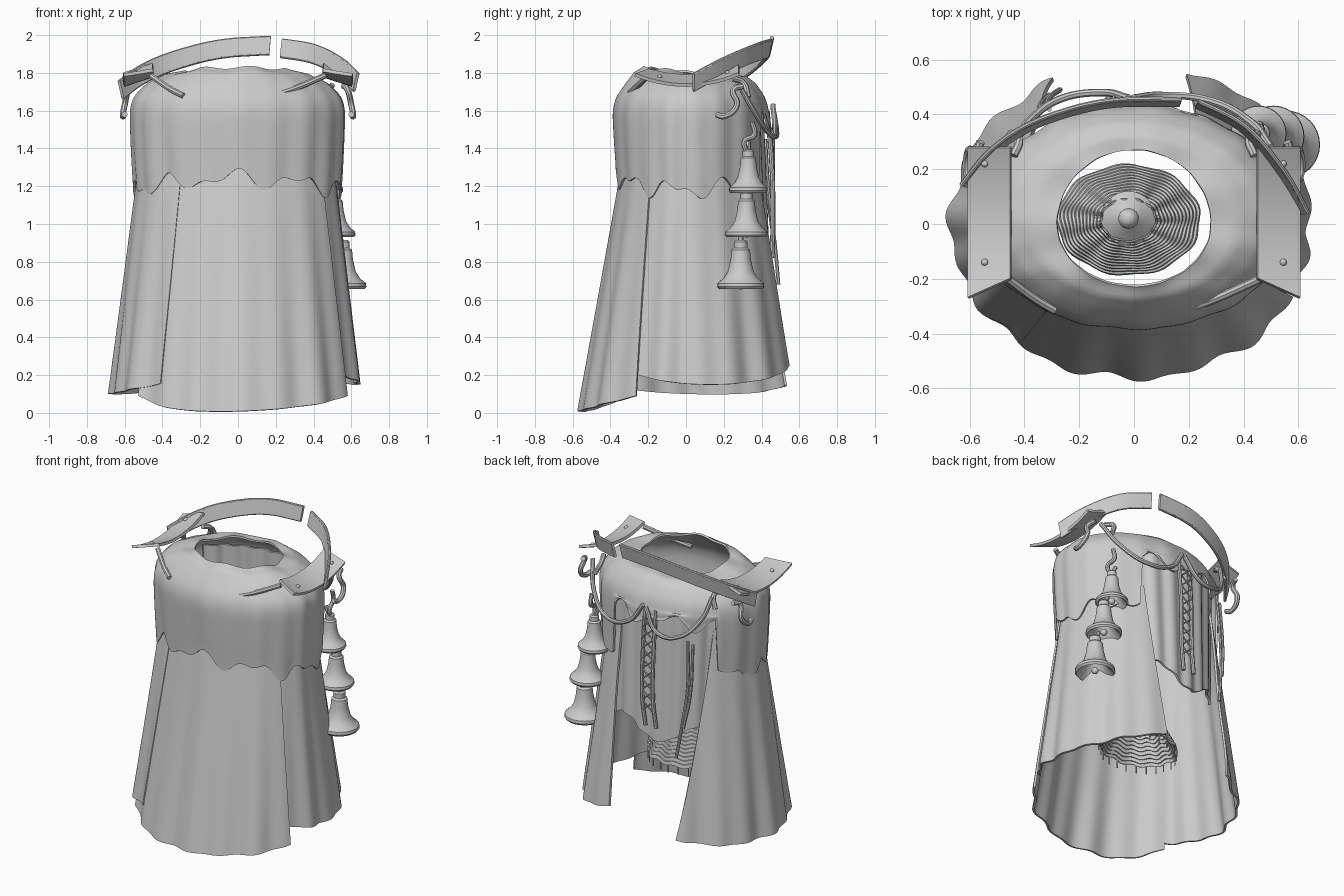
import bpy, bmesh, math
from math import sin, cos, pi, radians
from mathutils import Vector

cube = bpy.data.objects.get("Cube")
if cube:
    bpy.data.objects.remove(cube, do_unlink=True)

grey = bpy.data.materials.new("plain_grey")
grey.use_nodes = True
grey.diffuse_color = (0.6, 0.6, 0.6, 1)
grey.node_tree.nodes["Principled BSDF"].inputs["Base Color"].default_value = (0.6, 0.6, 0.6, 1)


def lerp(a, b, k):
    return a + (b - a) * k


def activate(obj):
    bpy.ops.object.select_all(action='DESELECT')
    obj.select_set(True)
    bpy.context.view_layer.objects.active = obj


def finish(obj, angle=40):
    """Outward normals, material and smooth shading with sharp edges kept."""
    bm = bmesh.new()
    bm.from_mesh(obj.data)
    bmesh.ops.recalc_face_normals(bm, faces=bm.faces)
    bm.to_mesh(obj.data)
    bm.free()
    obj.data.materials.clear()
    obj.data.materials.append(grey)
    activate(obj)
    bpy.ops.object.shade_smooth_by_angle(angle=radians(angle))


def sheet(name, fn, nu, nv, thick=0.0, closed=False):
    """Surface from fn(u, v) with u and v in 0..1."""
    bm = bmesh.new()
    cols = nu if closed else nu + 1
    grid = [[bm.verts.new(fn(i / nu, j / nv)) for j in range(nv + 1)] for i in range(cols)]
    for i in range(nu):
        a, b = grid[i], grid[(i + 1) % cols]
        for j in range(nv):
            bm.faces.new((a[j], b[j], b[j + 1], a[j + 1]))
    bmesh.ops.remove_doubles(bm, verts=bm.verts, dist=0.0001)
    mesh = bpy.data.meshes.new(name)
    bm.to_mesh(mesh)
    bm.free()
    obj = bpy.data.objects.new(name, mesh)
    bpy.context.collection.objects.link(obj)
    if thick:
        mod = obj.modifiers.new("thickness", 'SOLIDIFY')
        mod.thickness, mod.offset = thick, 0
        activate(obj)
        bpy.ops.object.modifier_apply(modifier=mod.name)
    finish(obj)


def cords(name, paths, radius):
    """Round cords through lists of points."""
    curve = bpy.data.curves.new(name, 'CURVE')
    curve.dimensions = '3D'
    curve.bevel_depth, curve.bevel_resolution = radius, 2
    curve.use_fill_caps = True
    curve.resolution_u = 6
    for pts in paths:
        spline = curve.splines.new('BEZIER')
        spline.bezier_points.add(len(pts) - 1)
        for bp, p in zip(spline.bezier_points, pts):
            bp.co = p
            bp.handle_left_type = bp.handle_right_type = 'AUTO'
    obj = bpy.data.objects.new(name, curve)
    bpy.context.collection.objects.link(obj)
    activate(obj)
    bpy.ops.object.convert(target='MESH')
    finish(bpy.context.view_layer.objects.active)


def ball(name, radius, location):
    bpy.ops.mesh.primitive_uv_sphere_add(segments=14, ring_count=8, radius=radius, location=location)
    bpy.context.object.name = name
    finish(bpy.context.object)


def along(pts, k):
    """Point on a smooth path at k in 0..1."""
    f = k * (len(pts) - 1)
    i = min(int(f), len(pts) - 2)
    p = [Vector(pts[max(0, min(len(pts) - 1, i + d))]) for d in (-1, 0, 1, 2)]
    t = f - i
    return p[1] + 0.5 * t * (p[2] - p[0] + t * (2 * p[0] - 5 * p[1] + 4 * p[2] - p[3]
                             + t * (3 * (p[1] - p[2]) + p[3] - p[0])))


def oval(deg, rx, front, back, z, scale=1.0):
    """Point on an egg-shaped ring; 0 degrees is the front, 90 the left side."""
    a = radians(deg)
    ry = front if cos(a) > 0 else back
    return Vector((rx * sin(a) * scale, -ry * cos(a) * scale, z))


def pleat(deg):
    a = radians(deg)
    return sin(19 * a + 1.2) * 0.6 + 0.5 * sin(11 * a)


# Shoulder mantle with ragged hem, raised over the back opening
MANTLE = [(.28, .225, .27, 1.80), (.38, .27, .32, 1.785), (.475, .315, .365, 1.74),
          (.54, .36, .41, 1.67), (.56, .378, .43, 1.6), (.558, .376, .435, 0.3),
          (.55, .368, .435, 0.7), (.542, .362, .44, 1.0)]


def mantle_point(u, v):
    deg = u * 360
    a = radians(deg)
    zig = 0.035 * sin(9 * a + 2) + 0.025 * sin(16 * a + 1)
    hem = 1.24 - 0.06 * sin(a) ** 2 + zig
    if 150 < deg < 230:
        hem = 1.54 + zig
    p = along([m[:3] for m in MANTLE], v)
    f = v * 7
    i = min(int(f), 6)
    heights = [m[3] if k < 5 else lerp(1.6, hem, m[3]) for k, m in enumerate(MANTLE)]
    z = lerp(heights[i], heights[i + 1], f - i)
    z += (0.025 * cos(a) + 0.008 * sin(7 * a)) * max(0, 1 - 3.5 * v)
    return oval(deg, p.x, p.y, p.z, z, 1 + (0.004 + 0.012 * v) * pleat(deg))


sheet("shoulder_mantle", mantle_point, 180, 28, 0.012, closed=True)


# Three long pleated skirt panels
def panel(name, top, bottom, hem, grow, back):
    def point(u, v):
        deg = lerp(lerp(top[0], top[1], u), lerp(bottom[0], bottom[1], u), v)
        z = lerp(1.48, hem(u), v)
        s = (1.48 - z) / 1.4
        return oval(deg, lerp(.495, .66, s), lerp(.305, .545, s), lerp(.395, back, s), z,
                    grow + 0.028 * s * pleat(deg))
    sheet(name, point, 70, 24, 0.014)


panel("front_panel", (-50, 57), (-52, 61), lambda u: 0.005 + 0.2 * (u - .35) ** 2 + 0.06 * (1 - u) ** 8, 1.0, .55)
panel("right_side_panel", (-130, -34), (-154, -38), lambda u: 0.095 + 0.06 * u ** 4 + 0.05 * (1 - u) ** 6, 1.01, .58)
panel("left_side_panel", (51, 152), (53, 162), lambda u: 0.22 - 0.31 * u + 0.34 * u * u, 0.98, .62)


# Bodice seen through the back opening
def bodice_point(u, v):
    deg = lerp(142, 236, u)
    z = lerp(1.66, 0.78 + 0.06 * sin(u * 9), v)
    return oval(deg, lerp(.5, .47, v), .4, lerp(.395, .43, v), z, 1 + 0.02 * sin(u * 40))


sheet("back_bodice", bodice_point, 50, 16, 0.014)

# Crossed lacing between two rails
rails, laces = [], []
for x in (-0.075, 0.005):
    rails.append([(x, .43, 1.6), (x, .455, 1.3), (x, .46, 1.0), (x - .02, .455, .82)])
for i in range(9):
    z = 0.92 + 0.07 * i
    laces += [[(-.075, .46, z), (.005, .46, z + .07)], [(.005, .465, z), (-.075, .465, z + .07)]]
cords("lacing_rails", rails, 0.013)
cords("lacing_cord", laces, 0.005)

# Swags of rope over the back and loose hanging cords
cords("back_swags", [
    [(.5, .28, 1.74), (.43, .37, 1.58), (.28, .45, 1.47), (.1, .47, 1.5), (0, .46, 1.63)],
    [(-.02, .46, 1.62), (-.12, .48, 1.48), (-.26, .46, 1.48), (-.38, .38, 1.6), (-.42, .32, 1.74)]], 0.014)
cords("hanging_cords", [
    [(-.31, .42, 1.45), (-.32, .44, 1.15), (-.3, .47, .9), (-.27, .49, .68)],
    [(-.34, .41, 1.43), (-.34, .44, 1.1), (-.31, .47, .88)]], 0.01)

# Raised collar in two bands with raised edging on both borders
COLLARS = {
    "collar_right_band": [(-.62, .14, 1.71), (-.51, .27, 1.79), (-.35, .37, 1.86), (-.1, .44, 1.925), (.17, .445, 1.945)],
    "collar_left_band": [(.23, .44, 1.93), (.4, .35, 1.9), (.54, .19, 1.83), (.625, .04, 1.75)]}
for name, pts in COLLARS.items():
    def band(u, v, pts=pts):
        p = along(pts, u)
        out = Vector((p.x, p.y, 0)).normalized()
        return p + (out * 0.01 + Vector((0, 0, 0.043))) * (v * 2 - 1)
    sheet(name, band, 24, 2, 0.018)
    cords(name + "_edging", [[band(k / 10, v) for k in range(11)] for v in (0, 1)], 0.009)

# Mirrored shoulder plates, rivets, front pins and end hooks
for side, word in ((1, "left"), (-1, "right")):
    def plate(u, v, side=side):
        y = lerp(-0.2 - 0.07 * u, 0.28, v)
        return (side * lerp(.45, .605, u), y, 1.785 - 0.05 * u + 0.75 * y * y)
    sheet(word + "_shoulder_plate", plate, 4, 14, 0.018)
    for y in (-0.14, 0.22):
        ball(word + "_plate_rivet", 0.013, (side * .545, y, 1.763 + 0.75 * y * y))
    inner = 0.18 if side > 0 else 0.29
    cords(word + "_front_pin", [[(side * .46, -.2, 1.785), (side * lerp(.46, inner, .6), -.275, 1.715),
                                 (side * inner, -.315, 1.68)]], 0.016)
    cords(word + "_end_hooks", [
        [(side * .56, .3, 1.73), (side * .58, .25, 1.71), (side * .6, .27, 1.63), (side * .61, .2, 1.57), (side * .6, .16, 1.58)],
        [(side * .44, .25, 1.77), (side * .42, .3, 1.75), (side * .45, .33, 1.67)]], 0.016)

# String of three bells
BELL = [(0, 1), (.22, 1), (.3, .96), (.3, .84), (.4, .8), (.44, .6), (.56, .36), (.75, .22),
        (1, .12), (1.02, .05), (.94, 0), (.7, .1), (.4, .35), (0, .55)]
BELLS = [(.455, .33, 1.165, .1, .23), (.51, .32, .93, .11, .24), (.555, .29, .655, .122, .26)]
for bx, by, bz, br, bh in BELLS:
    def bell(u, v):
        r, h = BELL[round(v * (len(BELL) - 1))]
        return (bx + br * r * cos(2 * pi * u), by + br * r * sin(2 * pi * u), bz + bh * h)
    sheet("bell", bell, 32, len(BELL) - 1, closed=True)
    ball("bell_clapper", 0.022, (bx, by, bz + .02))
cords("bell_hanger", [[(b[0], b[1], b[2] + b[4] - .02), (b[0] - .03, b[1], b[2] + b[4] + .04)] for b in BELLS]
      + [[(.46, .32, 1.38), (.47, .31, 1.44), (.46, .36, 1.47), (.46, .35, 1.54)]], 0.014)

# Tiered frill hanging inside, with a ball on top and a fringe below
TIERS = [(1 - 0.05 * i + d, 0.46 + 0.022 * i + h) for i in range(13) for d, h in ((0, 0), (-.015, .022))]


def frill(u, v):
    r, z = TIERS[round(v * (len(TIERS) - 1))]
    a = 2 * pi * u
    w = 1 + 0.02 * sin(9 * a + z * 12)
    return (-.02 + .26 * r * w * cos(a), .015 + .2 * r * w * sin(a), z + 0.008 * sin(12 * a))


sheet("inner_frill", frill, 72, len(TIERS) - 1, 0.006, closed=True)
bpy.ops.mesh.primitive_cone_add(vertices=32, radius1=0.1, radius2=0.02, depth=0.07, location=(-.02, .02, .76))
bpy.context.object.name = "frill_cap"
finish(bpy.context.object)
ball("frill_ball", 0.038, (-.02, .02, .81))
fringe = [frill(i / 24, 0) for i in range(24)]
cords("frill_fringe", [[p, (p[0], p[1], p[2] - .05)] for p in fringe], 0.004)
